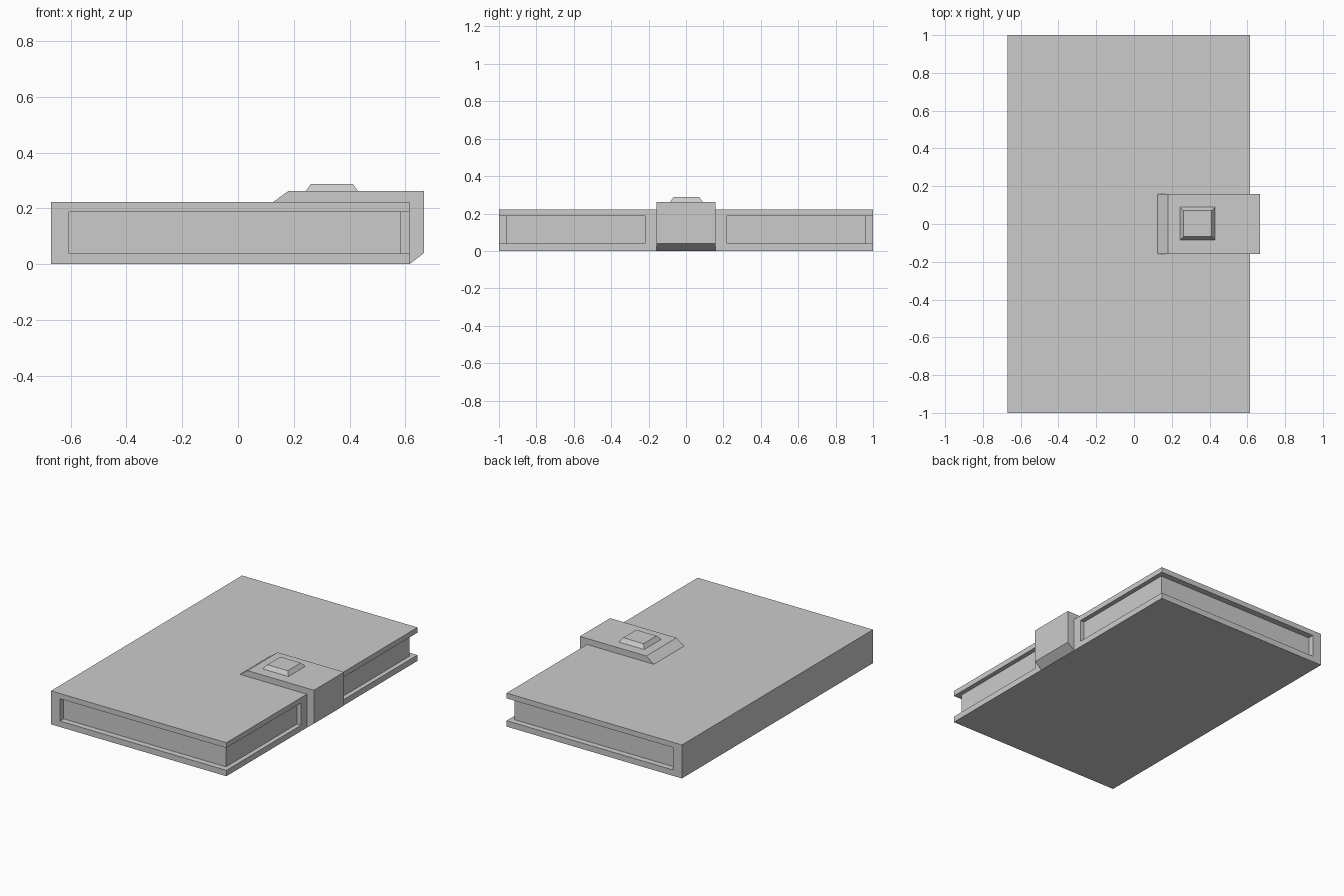
import bpy
import bmesh
from mathutils import Vector

if "Cube" in bpy.data.objects:
    bpy.data.objects.remove(bpy.data.objects["Cube"], do_unlink=True)

grey = bpy.data.materials.new("light grey")
grey.use_nodes = True
COLOUR = (0.6, 0.6, 0.6, 1)
grey.diffuse_color = COLOUR
grey.node_tree.nodes["Principled BSDF"].inputs["Base Color"].default_value = COLOUR


def prism(name, outline, shift):
    """Extrude a flat outline of 3D points along shift."""
    bm = bmesh.new()
    face = bm.faces.new([bm.verts.new(p) for p in outline])
    extruded = bmesh.ops.extrude_face_region(bm, geom=[face], use_keep_orig=True)
    verts = [g for g in extruded["geom"] if isinstance(g, bmesh.types.BMVert)]
    bmesh.ops.translate(bm, verts=verts, vec=Vector(shift))
    bmesh.ops.recalc_face_normals(bm, faces=bm.faces)
    mesh = bpy.data.meshes.new(name)
    bm.to_mesh(mesh)
    bm.free()
    mesh.materials.append(grey)
    obj = bpy.data.objects.new(name, mesh)
    bpy.context.collection.objects.link(obj)
    return obj


def rectangle(x0, x1, y0, y1, z):
    return [(x0, y0, z), (x1, y0, z), (x1, y1, z), (x0, y1, z)]


# Closed book: covers, spine and page block in one body
SPINE, EDGE, THICK = -0.67, 0.615, 0.222
book = prism("book_body", rectangle(SPINE, EDGE, -1, 1, 0), (0, 0, THICK))

# L-shaped slots leave the pages set back between the covers
BOARD, SLOT = 0.039, 0.148
PAGE_X, PAGE_Y, STRAP_Y = 0.585, 0.96, 0.218
for side, label in ((-1, "front"), (1, "back")):
    slot_outline = [(-0.605, 1.1), (0.8, 1.1), (0.8, STRAP_Y),
                    (PAGE_X, STRAP_Y), (PAGE_X, PAGE_Y), (-0.605, PAGE_Y)]
    cutter = prism(label + "_page_slot_cutter",
                   [(x, side * y, BOARD) for x, y in slot_outline], (0, 0, SLOT))
    cutter.hide_render = True
    cut = book.modifiers.new(label + " page slot", 'BOOLEAN')
    cut.operation = 'DIFFERENCE'
    cut.solver = 'EXACT'
    cut.object = cutter
    bpy.context.view_layer.objects.active = book
    bpy.ops.object.modifier_apply(modifier=cut.name)
    bpy.data.objects.remove(cutter, do_unlink=True)

# Clasp strap wrapping from the fore edge over the top cover
HALF = 0.158
strap_profile = [(EDGE, 0), (0.667, 0.04), (0.667, 0.262),
                 (0.18, 0.262), (0.125, THICK), (EDGE, THICK)]
prism("clasp_strap", [(x, -HALF, z) for x, z in strap_profile], (0, 2 * HALF, 0))

# Bevelled stud on the clasp
stud = prism("clasp_stud", rectangle(0.243, 0.43, -0.086, 0.09, 0.262), (0, 0, 0.026))
centre = Vector((0.337, 0.002, 0))
for v in stud.data.vertices:
    if v.co.z > 0.27:
        v.co.x = centre.x + (v.co.x - centre.x) * 0.8
        v.co.y = centre.y + (v.co.y - centre.y) * 0.78
